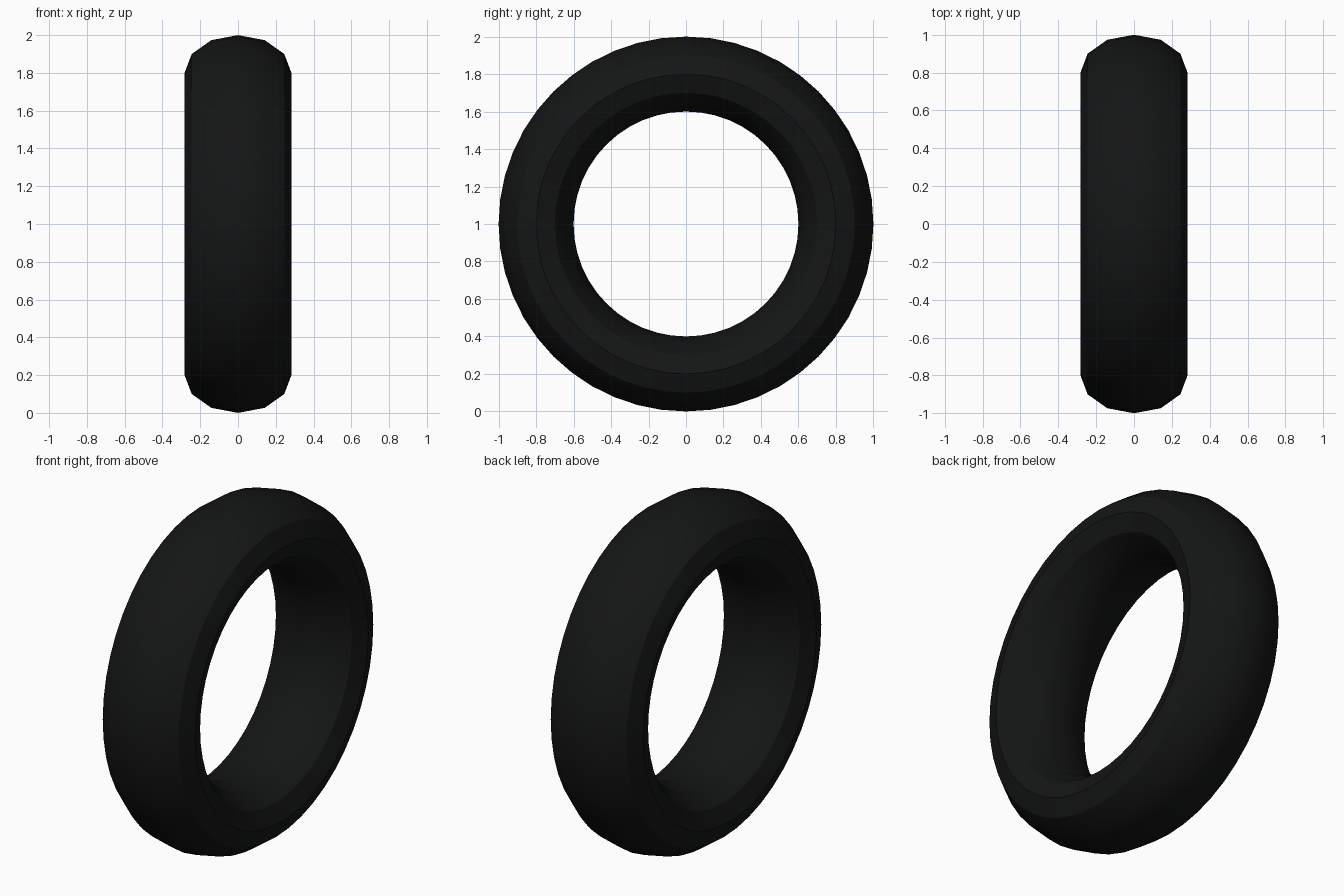
import bpy
import math

if "Cube" in bpy.data.objects:
    bpy.data.objects.remove(bpy.data.objects["Cube"])

# Tyre: a torus standing upright with its axle along x, widened sideways
bpy.ops.mesh.primitive_torus_add(
    major_segments=48, minor_segments=12,
    major_radius=0.8, minor_radius=0.2,
    location=(0, 0, 1), rotation=(0, math.pi / 2, 0))
tyre = bpy.context.object
tyre.name = "tyre"
tyre.scale = (1, 1, 1.414)
bpy.ops.object.transform_apply(location=False, rotation=True, scale=True)
bpy.ops.object.shade_smooth_by_angle(angle=math.radians(30))

# Black rubber
rubber = bpy.data.materials.new("black_rubber")
rubber.diffuse_color = (0.007, 0.0075, 0.0075, 1)
rubber.use_nodes = True
rubber.node_tree.nodes["Principled BSDF"].inputs["Base Color"].default_value = rubber.diffuse_color
tyre.data.materials.clear()
tyre.data.materials.append(rubber)
